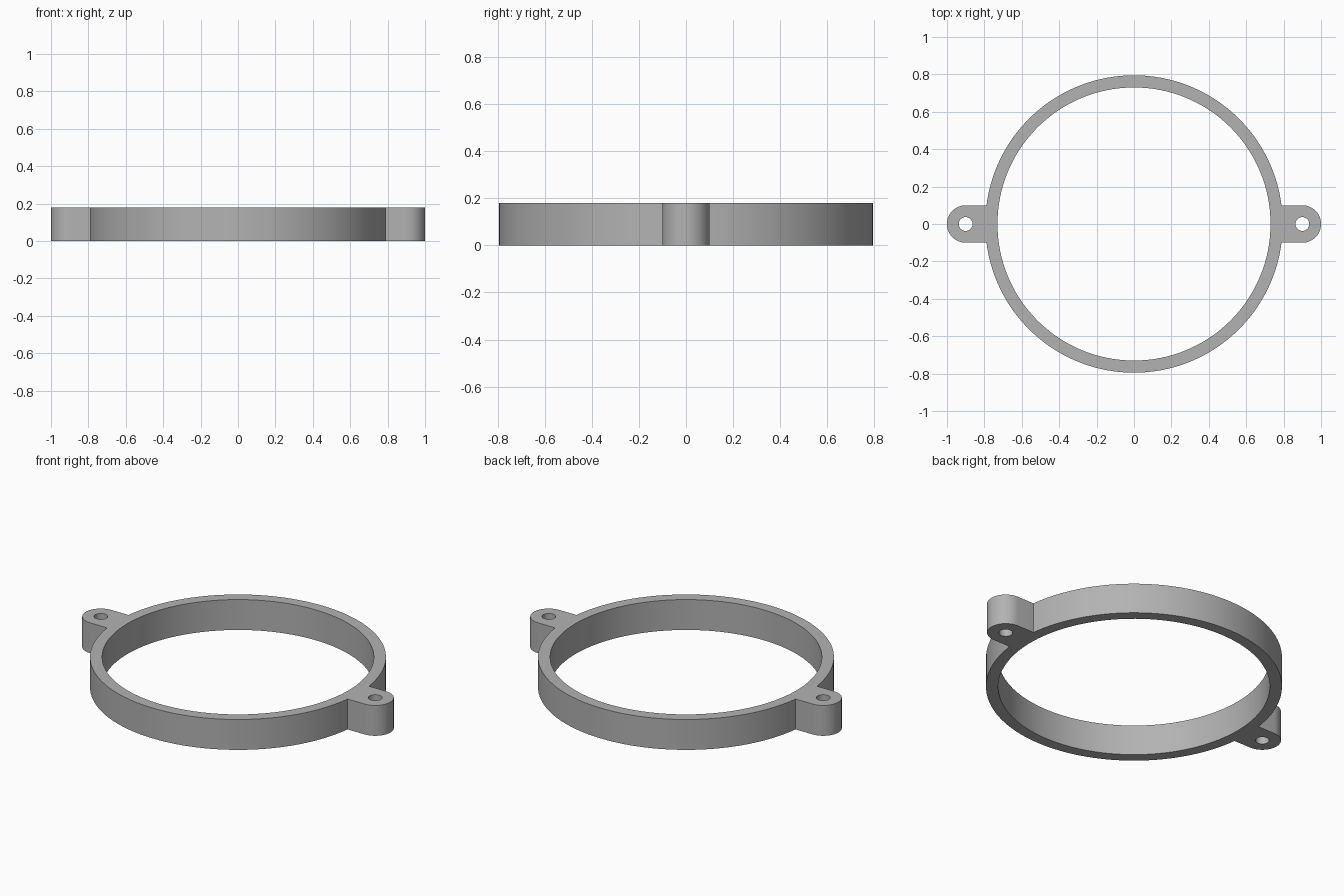
import bpy
import bmesh
from math import asin, cos, sin, pi, radians

cube = bpy.data.objects.get("Cube")
if cube:
    bpy.data.objects.remove(cube, do_unlink=True)

HEIGHT = 0.18
OUTER, INNER = 0.795, 0.73
LUG_X, LUG_R, HOLE_R = 0.9, 0.1, 0.037

grey = bpy.data.materials.new("plain grey")
grey.use_nodes = True
colour = (0.45, 0.45, 0.45, 1)
grey.diffuse_color = colour
grey.node_tree.nodes["Principled BSDF"].inputs["Base Color"].default_value = colour


def arc(cx, radius, start, end, steps):
    """Points along an arc centred on the x axis, both ends included."""
    angles = [start + (end - start) * i / steps for i in range(steps + 1)]
    return [(cx + radius * cos(a), radius * sin(a), 0) for a in angles]


def circle(cx, radius, steps):
    return arc(cx, radius, 0, 2 * pi, steps)[:-1]


# Outer outline: two ring arcs joined by a rounded lug on each side
a = asin(LUG_R / OUTER)
outline = (arc(0, OUTER, a, pi - a, 64)
           + arc(-LUG_X, LUG_R, pi / 2, 3 * pi / 2, 24)
           + arc(0, OUTER, pi + a, 2 * pi - a, 64)
           + arc(LUG_X, LUG_R, -pi / 2, pi / 2, 24))

# Central opening and the two screw holes
loops = [outline, circle(0, INNER, 128),
         circle(LUG_X, HOLE_R, 32), circle(-LUG_X, HOLE_R, 32)]

# Fill between the loops, then extrude to full height
bm = bmesh.new()
for points in loops:
    verts = [bm.verts.new(p) for p in points]
    for i, v in enumerate(verts):
        bm.edges.new((verts[i - 1], v))
bmesh.ops.triangle_fill(bm, use_beauty=True, use_dissolve=False,
                        edges=bm.edges[:], normal=(0, 0, 1))
top = bmesh.ops.extrude_face_region(bm, geom=bm.faces[:], use_keep_orig=True)
bmesh.ops.translate(bm, vec=(0, 0, HEIGHT),
                    verts=[g for g in top["geom"] if isinstance(g, bmesh.types.BMVert)])
bmesh.ops.recalc_face_normals(bm, faces=bm.faces[:])

mesh = bpy.data.meshes.new("mounting_ring")
bm.to_mesh(mesh)
bm.free()
mesh.materials.append(grey)
ring = bpy.data.objects.new("mounting_ring", mesh)
bpy.context.collection.objects.link(ring)

# Smooth the curved walls, keep the rims crisp
bpy.ops.object.select_all(action="DESELECT")
ring.select_set(True)
bpy.context.view_layer.objects.active = ring
bpy.ops.object.shade_smooth_by_angle(angle=radians(30))
